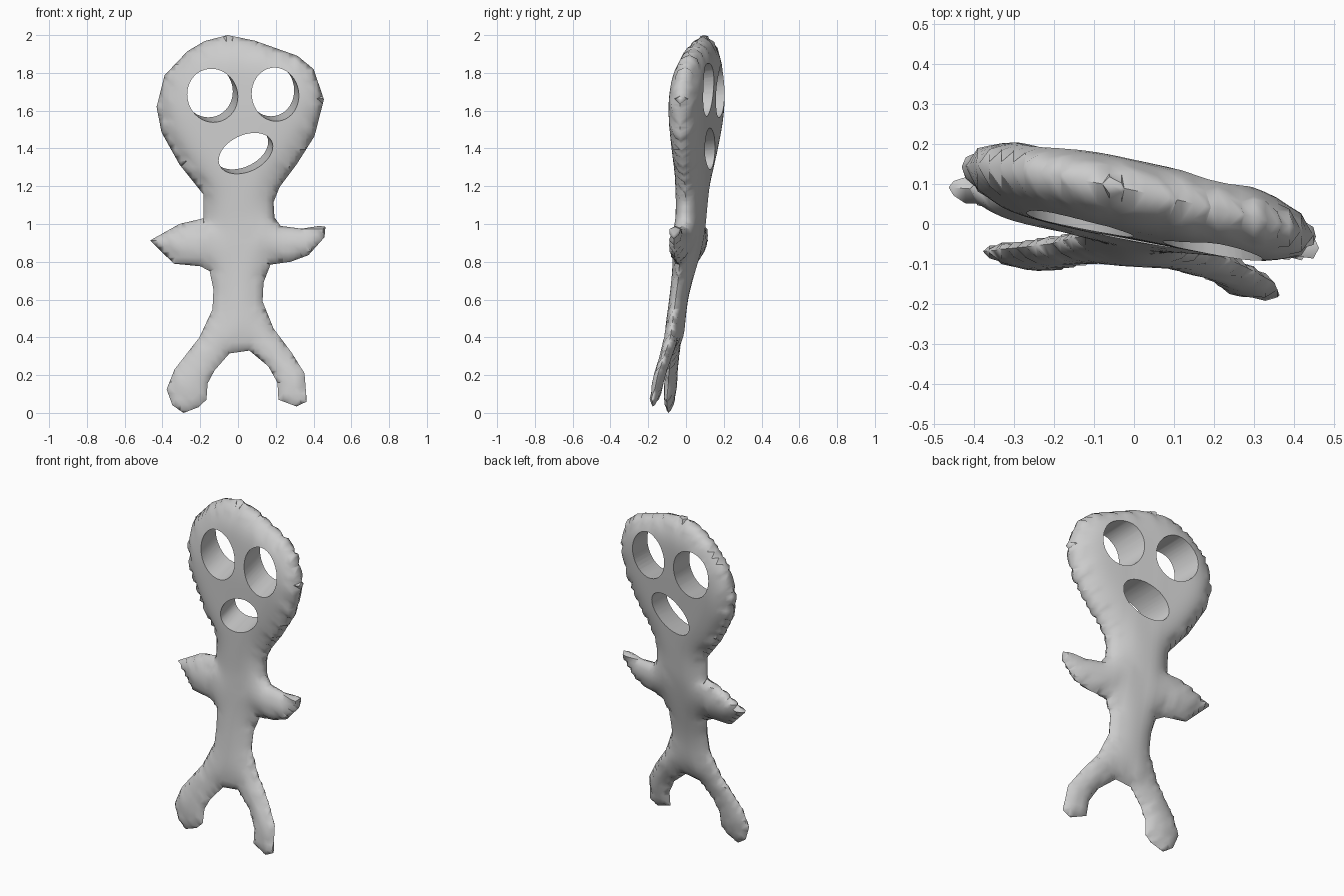
import bpy, bmesh, math
from mathutils import Vector
from mathutils.geometry import intersect_point_line

if "Cube" in bpy.data.objects:
    bpy.data.objects.remove(bpy.data.objects["Cube"])

# front outline (x, z), clockwise from the crown
OUTLINE = [(-.055, 2), (.09, 1.97), (.315, 1.89), (.4, 1.82), (.455, 1.66), (.405, 1.465),
           (.31, 1.315), (.22, 1.195), (.188, 1.115), (.193, 1.035), (.225, .99), (.336, .975),
           (.43, .99), (.463, .985), (.458, .93), (.373, .835), (.278, .8), (.172, .785),
           (.135, .69), (.13, .59), (.188, .447), (.283, .32), (.352, .21), (.364, .06),
           (.31, .034), (.214, .07), (.209, .16), (.161, .246), (.06, .33), (-.045, .315),
           (-.124, .225), (-.161, .156), (-.167, .07), (-.21, .03), (-.288, 0), (-.347, .04),
           (-.378, .125), (-.336, .23), (-.204, .4), (-.135, .548), (-.13, .654), (-.15, .75),
           (-.198, .776), (-.34, .79), (-.465, .913), (-.31, 1), (-.183, 1.03), (-.183, 1.157),
           (-.31, 1.315), (-.405, 1.486), (-.431, 1.62), (-.389, 1.787), (-.267, 1.915),
           (-.177, 1.968)]
# height, middle y, sideways twist, half thickness
SECTIONS = [(0, -.135, -.15, .035), (.2, -.108, -.12, .045), (.4, -.065, -.08, .05),
            (.6, -.04, -.12, .052), (.8, -.005, -.16, .06), (1, .025, -.18, .072),
            (1.2, .035, -.18, .08), (1.6, .055, -.2, .092), (2, .085, -.2, .09)]
ROUND = .16


def section(z):
    for a, b in zip(SECTIONS, SECTIONS[1:]):
        if z <= b[0]:
            break
    t = min(max((z - a[0]) / (b[0] - a[0]), 0), 1)
    return [p + (q - p) * t for p, q in zip(a[1:], b[1:])]


def edge_distance(p):
    best = 9
    for a, b in zip(OUTLINE, OUTLINE[1:] + OUTLINE[:1]):
        a, b = Vector(a), Vector(b)
        t = min(max((p - a).dot(b - a) / (b - a).length_squared, 0), 1)
        best = min(best, (p - a - (b - a) * t).length)
    return best


def finish(name, bm):
    bmesh.ops.recalc_face_normals(bm, faces=bm.faces)
    me = bpy.data.meshes.new(name)
    bm.to_mesh(me)
    bm.free()
    ob = bpy.data.objects.new(name, me)
    bpy.context.collection.objects.link(ob)
    return ob


# body: fill the outline, cut it into a grid, then inflate both sides
bm = bmesh.new()
face = bm.faces.new([bm.verts.new((x, 0, z)) for x, z in OUTLINE])
bmesh.ops.inset_region(bm, faces=[face], thickness=.01, use_even_offset=True)
for axis, start, end in ((0, -.4813, .48), (2, .0137, 2)):
    pos = start
    while pos < end:
        co, no = Vector(), Vector()
        co[axis], no[axis] = pos, 1
        bmesh.ops.bisect_plane(bm, geom=bm.verts[:] + bm.edges[:] + bm.faces[:],
                               plane_co=co, plane_no=no, dist=1e-5)
        pos += .03
bmesh.ops.triangulate(bm, faces=bm.faces)
front = bm.verts[:]
back = [v for v in bmesh.ops.duplicate(bm, geom=bm.verts[:] + bm.edges[:] + bm.faces[:])["geom"]
        if isinstance(v, bmesh.types.BMVert)]
inner = []
for verts, side in ((front, -1), (back, 1)):
    for v in verts:
        d = edge_distance(Vector((v.co.x, v.co.z)))
        mid, slope, thick = section(v.co.z)
        k = min(d / ROUND, 1)
        v.co.y = mid + slope * v.co.x + side * thick * math.sqrt(max(1 - (1 - k) ** 2, 0)) * (d > 1e-4)
        if d > .03:
            inner.append(v)
for _ in range(5):
    bmesh.ops.smooth_vert(bm, verts=inner, factor=.5, use_axis_y=True)
bmesh.ops.remove_doubles(bm, verts=bm.verts, dist=2e-4)
body = finish("doll_body", bm)


# eye and mouth holes, drilled on a slight slant
def drill(x, z, rx, rz, tilt, y_front):
    bm = bmesh.new()
    rings = []
    for y in (-.5, .5):
        ring = []
        for i in range(40):
            a = i * math.tau / 40
            u, w = rx * math.cos(a), rz * math.sin(a)
            s = .14 * (y - y_front)
            ring.append(bm.verts.new((x - s + u * math.cos(tilt) - w * math.sin(tilt), y,
                                      z + s + u * math.sin(tilt) + w * math.cos(tilt))))
        bm.faces.new(ring)
        rings.append(ring)
    for i in range(40):
        j = (i + 1) % 40
        bm.faces.new((rings[0][i], rings[0][j], rings[1][j], rings[1][i]))
    cutter = finish("hole_cutter", bm)
    cutter.hide_render = True
    mod = body.modifiers.new("hole", "BOOLEAN")
    mod.operation, mod.solver, mod.object = "DIFFERENCE", "EXACT", cutter
    bpy.ops.object.modifier_apply(modifier=mod.name)
    bpy.data.objects.remove(cutter)


bpy.context.view_layer.objects.active = body
body.select_set(True)
drill(-.135, 1.68, .13, .14, 0, 0)
drill(.198, 1.685, .122, .14, 0, -.07)
drill(.04, 1.375, .15, .095, math.radians(28), -.04)
bpy.ops.object.shade_smooth_by_angle(angle=math.radians(55))
